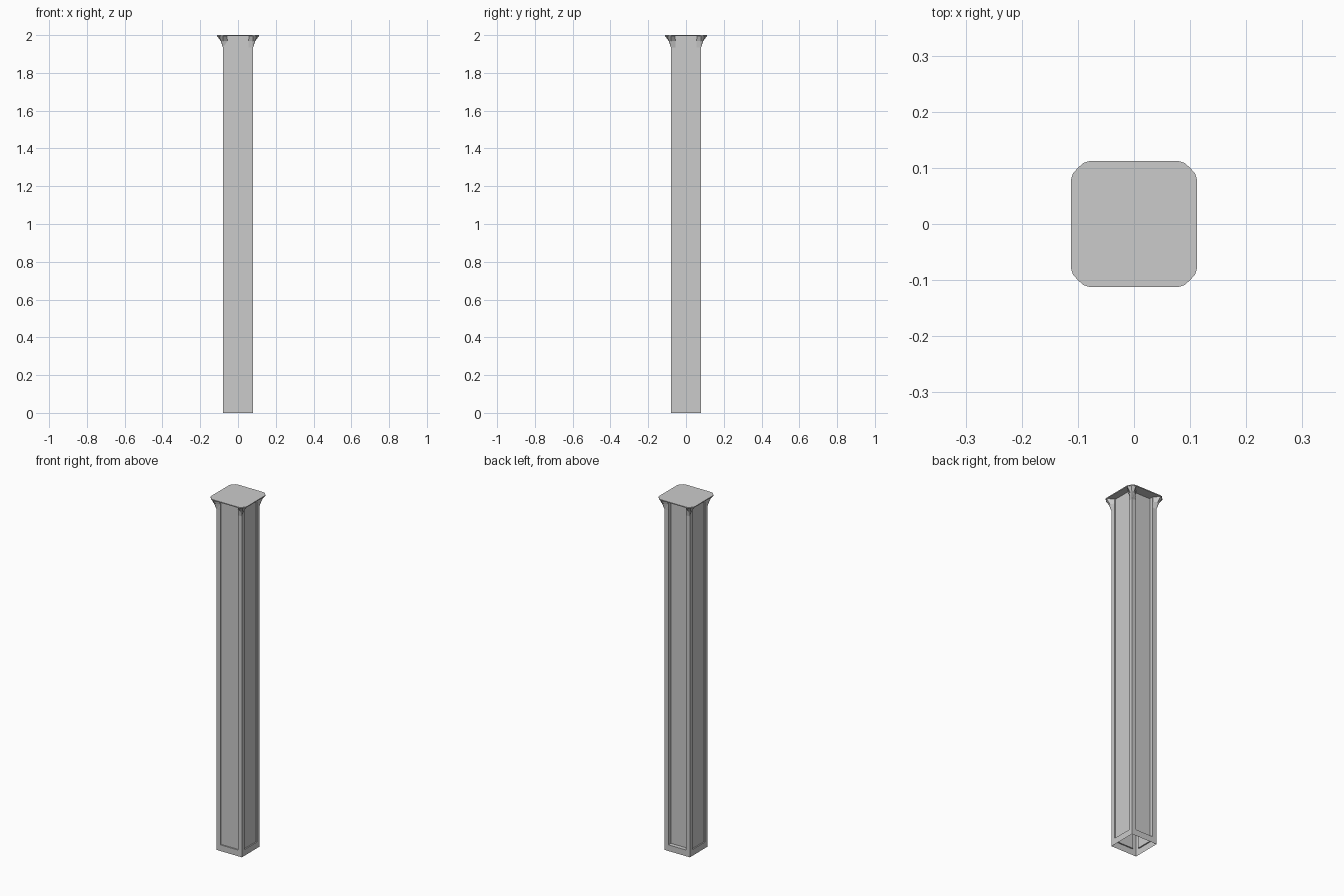
import bpy, bmesh
from mathutils import Matrix
from math import pi

if "Cube" in bpy.data.objects:
    bpy.data.objects.remove(bpy.data.objects["Cube"])

H = 0.08          # half width of the post
S = 0.055         # half width of the recessed panels
RAIL = 0.035      # height of the bottom rail
TOP = 2.0
CAP = 0.005       # cap plate thickness


def finish(name, bm):
    bmesh.ops.remove_doubles(bm, verts=bm.verts, dist=1e-5)
    mesh = bpy.data.meshes.new(name)
    bm.to_mesh(mesh)
    bm.free()
    obj = bpy.data.objects.new(name, mesh)
    bpy.context.collection.objects.link(obj)
    return obj


def quad(bm, pts, rot):
    return bm.faces.new([bm.verts.new(rot @ Matrix.Translation(p).translation) for p in pts])


# Hollow post, open at the bottom; the back panel is set in deeper
bm = bmesh.new()
zt = TOP - CAP
for i, depth in enumerate((0.007, 0.007, 0.023, 0.007)):
    rot = Matrix.Rotation(i * pi / 2, 4, 'Z')
    y, p = -H, -H + depth
    quad(bm, [(-H, y, 0), (H, y, 0), (S, y, RAIL), (-S, y, RAIL)], rot)
    quad(bm, [(-H, y, 0), (-S, y, RAIL), (-S, y, zt), (-H, y, zt)], rot)
    quad(bm, [(S, y, RAIL), (H, y, 0), (H, y, zt), (S, y, zt)], rot)
    quad(bm, [(-S, p, RAIL), (S, p, RAIL), (S, p, zt), (-S, p, zt)], rot)
    quad(bm, [(-S, y, RAIL), (S, y, RAIL), (S, p, RAIL), (-S, p, RAIL)], rot)
    quad(bm, [(-S, y, RAIL), (-S, p, RAIL), (-S, p, zt), (-S, y, zt)], rot)
    quad(bm, [(S, p, RAIL), (S, y, RAIL), (S, y, zt), (S, p, zt)], rot)
finish("post", bm)

# Flared brackets under the cap, one on each corner
levels = [
    (1.935, [(0.055, 0.08), (0.078, 0.08), (0.08, 0.08)]),
    (1.968, [(0.056, 0.08), (0.078, 0.091), (0.089, 0.089)]),
    (zt, [(0.058, 0.08), (0.08, 0.111), (0.1, 0.1)]),
]
for i, label in enumerate(("back_right", "back_left", "front_left", "front_right")):
    rot = Matrix.Rotation(i * pi / 2, 4, 'Z')
    bm = bmesh.new()
    rows = []
    for z, half in levels:
        ring = half + [(b, a) for a, b in half[-2::-1]]
        rows.append([(a, b, z) for a, b in ring])
    for lo, hi in zip(rows, rows[1:]):
        for k in range(len(lo) - 1):
            quad(bm, [lo[k + 1], lo[k], hi[k], hi[k + 1]], rot)
    finish("bracket_" + label, bm)

# Thin cap plate with clipped, softened corners
bm = bmesh.new()
corner = [(0.112, 0.08), (0.109, 0.09), (0.1, 0.1), (0.09, 0.109), (0.08, 0.112)]
verts = []
for i in range(4):
    rot = Matrix.Rotation(i * pi / 2, 4, 'Z')
    for a, b in corner:
        verts.append(bm.verts.new(rot @ Matrix.Translation((a, b, zt)).translation))
base = bm.faces.new(verts)
ext = bmesh.ops.extrude_face_region(bm, geom=[base], use_keep_orig=True)
top = [v for v in ext["geom"] if isinstance(v, bmesh.types.BMVert)]
bmesh.ops.translate(bm, verts=top, vec=(0, 0, CAP))
bmesh.ops.recalc_face_normals(bm, faces=bm.faces)
finish("cap_plate", bm)
